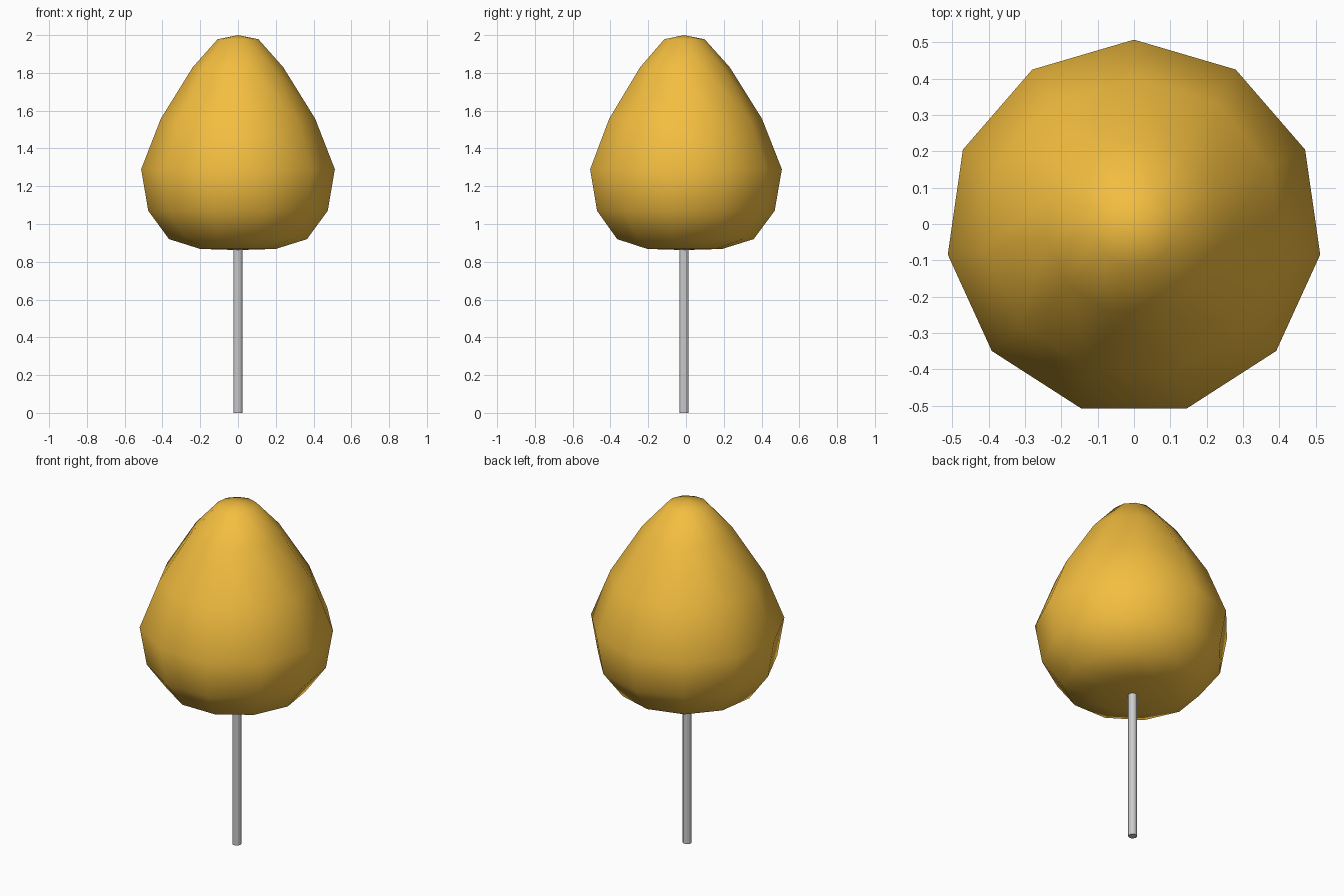
import bpy, bmesh, math

if "Cube" in bpy.data.objects:
    bpy.data.objects.remove(bpy.data.objects["Cube"])

SIDES = 11
CY = -0.0105  # shared axis, offset so the odd-sided crown is centred in y


def lathe(name, rings, z_bottom, z_top, smooth):
    """Revolve (radius, z) rings about the axis, closed by a pole at each end."""
    bm = bmesh.new()
    loops = []
    for r, z in rings:
        loops.append([bm.verts.new((r * math.sin(2 * math.pi * i / SIDES),
                                    CY + r * math.cos(2 * math.pi * i / SIDES), z))
                      for i in range(SIDES)])
    low = bm.verts.new((0, CY, z_bottom))
    high = bm.verts.new((0, CY, z_top))
    for i in range(SIDES):
        j = (i + 1) % SIDES
        bm.faces.new((low, loops[0][i], loops[0][j]))
        bm.faces.new((high, loops[-1][j], loops[-1][i]))
        for a, b in zip(loops, loops[1:]):
            bm.faces.new((a[i], b[i], b[j], a[j]))
    bmesh.ops.recalc_face_normals(bm, faces=bm.faces)
    for f in bm.faces:
        f.smooth = smooth
    mesh = bpy.data.meshes.new(name)
    bm.to_mesh(mesh)
    bm.free()
    obj = bpy.data.objects.new(name, mesh)
    bpy.context.collection.objects.link(obj)
    return obj


# Egg-shaped foliage crown
crown = lathe("tree_crown",
              [(0.202, 0.868), (0.369, 0.92), (0.48, 1.07), (0.518, 1.29),
               (0.413, 1.557), (0.242, 1.83), (0.109, 1.978)],
              0.862, 2.0, True)
gold = bpy.data.materials.new("golden_leaves")
gold.diffuse_color = (0.9, 0.515, 0.051, 1)
gold.use_nodes = True
gold.node_tree.nodes["Principled BSDF"].inputs["Base Color"].default_value = gold.diffuse_color
crown.data.materials.append(gold)

# Thin straight trunk
lathe("trunk", [(0.024, 0.0), (0.024, 0.88)], 0.0, 0.88, False)
